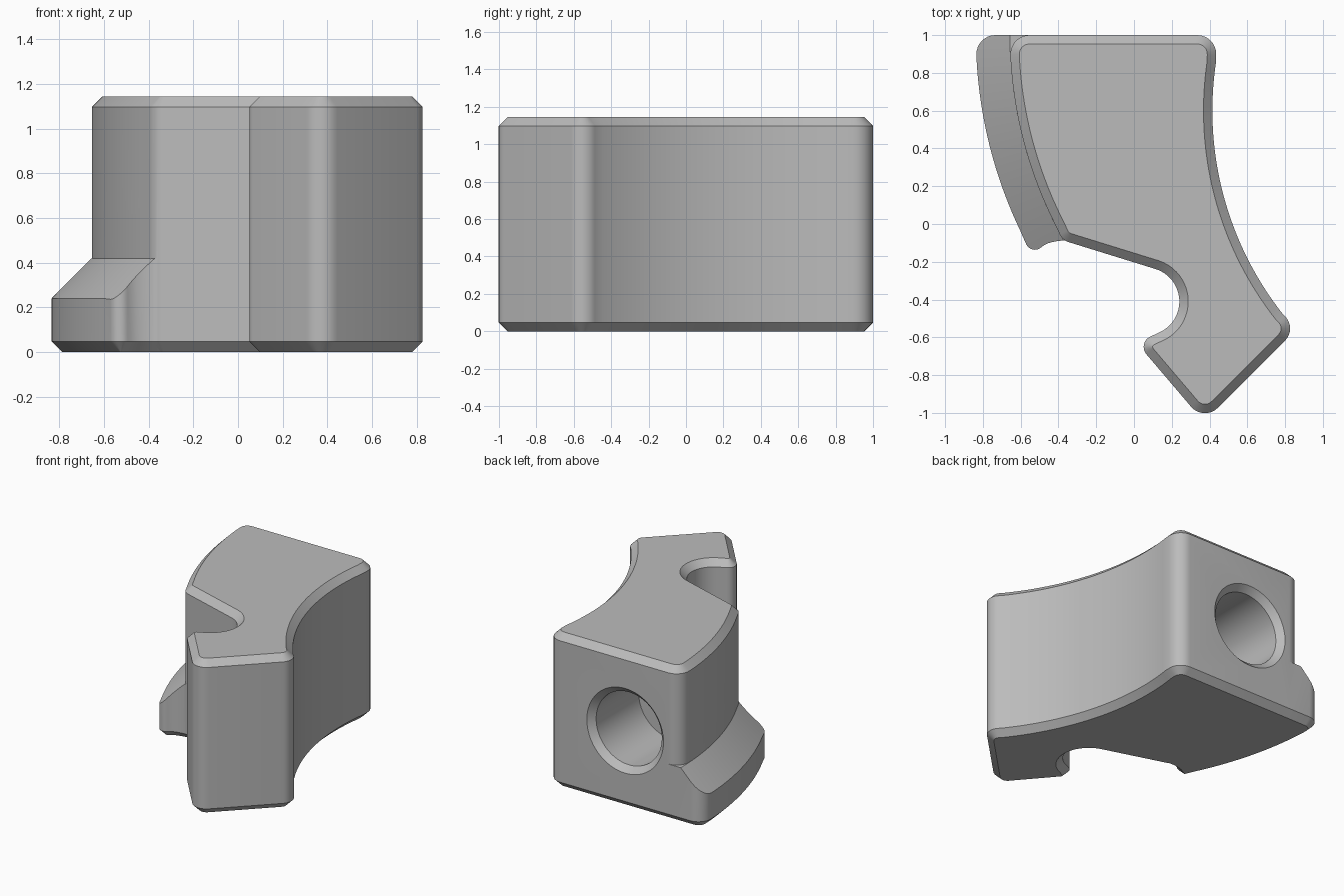
import bpy, bmesh, math
from mathutils import Vector

if "Cube" in bpy.data.objects:
    bpy.data.objects.remove(bpy.data.objects["Cube"], do_unlink=True)

HEIGHT, CHAMFER = 1.145, 0.047
ARC_X, ARC_Y = 1.563, 1.0             # centre of the outer left curve
BODY_R, FLANGE_R = 2.22, 2.4
BORE_X, BORE_Z, BORE_R = -0.2, 0.572, 0.27

grey = bpy.data.materials.new("plain grey")
grey.use_nodes = True
grey.diffuse_color = (0.5, 0.5, 0.5, 1)
grey.node_tree.nodes["Principled BSDF"].inputs["Base Color"].default_value = (0.5, 0.5, 0.5, 1)


def left_arc(cx, cy, r, y0, y1, n):
    """Points on the left half of a circle, from y0 to y1."""
    ys = [y0 + (y1 - y0) * i / n for i in range(n + 1)]
    return [(cx - math.sqrt(r * r - (y - cy) ** 2), y, 0) for y in ys]


def circle(cx, cy, r, a0, a1, n):
    angles = [math.radians(a0 + (a1 - a0) * i / n) for i in range(n + 1)]
    return [(cx + r * math.cos(a), cy + r * math.sin(a), 0) for a in angles]


def fillet(corners, steps=8):
    """Round every (x, y, radius) corner of a closed outline."""
    out = []
    for i, (x, y, r) in enumerate(corners):
        p = Vector((x, y))
        if r == 0:
            out.append(p)
            continue
        a = (Vector(corners[i - 1][:2]) - p).normalized()
        b = (Vector(corners[(i + 1) % len(corners)][:2]) - p).normalized()
        half = a.angle(b) / 2
        centre = p + (a + b).normalized() * (r / math.sin(half))
        va = p + a * (r / math.tan(half)) - centre
        vb = p + b * (r / math.tan(half)) - centre
        turn = va.angle_signed(vb)    # clockwise positive
        for k in range(steps + 1):
            t = -turn * k / steps
            c, s = math.cos(t), math.sin(t)
            out.append(centre + Vector((va.x * c - va.y * s, va.x * s + va.y * c)))
    return out


def inset(pts, d):
    """Mitred inward offset of a counter-clockwise outline."""
    out = []
    for i, p in enumerate(pts):
        e0 = (p - pts[i - 1]).normalized()
        e1 = (pts[(i + 1) % len(pts)] - p).normalized()
        n0, n1 = Vector((-e0.y, e0.x)), Vector((-e1.y, e1.x))
        out.append(p + (n0 + n1) * (d / (1 + n0.dot(n1))))
    return out


def loft(name, rings):
    """Closed solid through a series of matching rings."""
    bm = bmesh.new()
    loops = [[bm.verts.new(p) for p in ring] for ring in rings]
    n = len(loops[0])
    for lo, hi in zip(loops, loops[1:]):
        for i in range(n):
            j = (i + 1) % n
            bm.faces.new((lo[i], lo[j], hi[j], hi[i]))
    bm.faces.new(loops[0][::-1])
    bm.faces.new(loops[-1])
    bmesh.ops.recalc_face_normals(bm, faces=bm.faces)
    mesh = bpy.data.meshes.new(name)
    bm.to_mesh(mesh)
    bm.free()
    mesh.materials.append(grey)
    obj = bpy.data.objects.new(name, mesh)
    bpy.context.collection.objects.link(obj)
    return obj


def level(pts, z):
    return [(p[0], p[1], z) for p in pts]


def combine(target, tool, operation):
    mod = target.modifiers.new("cut", 'BOOLEAN')
    mod.operation, mod.object, mod.solver = operation, tool, 'EXACT'
    bpy.ops.object.select_all(action='DESELECT')
    bpy.context.view_layer.objects.active = target
    target.select_set(True)
    bpy.ops.object.modifier_apply(modifier=mod.name)
    bpy.data.objects.remove(tool, do_unlink=True)


# Main block: curved sides, a round pocket and a hooked toe
outline = fillet(
    [(0.44, 1.0, 0.1), (-0.657, 1.0, 0.1)]
    + left_arc(ARC_X, ARC_Y, BODY_R, 0.86, 0.0, 24)
    + [(-0.378, -0.086, 0.08)]
    + circle(0.06, -0.41, 0.18, 73, -65, 28)
    + [(0.014, -0.629, 0.06), (0.37, -1.047, 0.096), (0.867, -0.55, 0.09)]
    + left_arc(2.157, 0.6, 1.742, -0.48, 0.85, 36))
small = inset(outline, CHAMFER)
block = loft("bracket_block", [level(small, 0), level(outline, CHAMFER),
                               level(outline, HEIGHT - CHAMFER), level(small, HEIGHT)])

# Foot flange along the curved left side, overlapping the block
foot = fillet(
    [(-0.2, 1.0, 0), (-0.837, 1.0, 0.1)]
    + left_arc(ARC_X, ARC_Y, FLANGE_R, 0.86, -0.03, 24)
    + [(-0.545, -0.165, 0.05), (-0.48, -0.115, 0), (-0.455, -0.102, 0), (-0.43, -0.095, 0),
       (-0.405, -0.09, 0), (-0.38, -0.088, 0), (-0.33, -0.09, 0), (-0.2, -0.06, 0)])
flange = loft("foot_flange", [level(inset(foot, CHAMFER), 0), level(foot, CHAMFER),
                              level(foot, 0.42)])

# Sloping top of the flange
slope = loft("slope_cutter", [
    level(circle(ARC_X, ARC_Y, FLANGE_R + 0.24 - z, 0, 360, 900)[:-1], z) for z in (-0.1, 0.6)])
combine(flange, slope, 'INTERSECT')
combine(block, flange, 'UNION')

# Blind bore with a chamfered mouth in the back
bore = loft("bore_cutter", [
    [(p[0], y, p[1]) for p in circle(BORE_X, BORE_Z, r, 0, 360, 96)[:-1]]
    for r, y in ((BORE_R, 0.455), (BORE_R, 0.955), (BORE_R + 0.09, 1.045))])
combine(block, bore, 'DIFFERENCE')

block.select_set(True)
bpy.context.view_layer.objects.active = block
bpy.ops.object.shade_smooth_by_angle(angle=math.radians(30))
